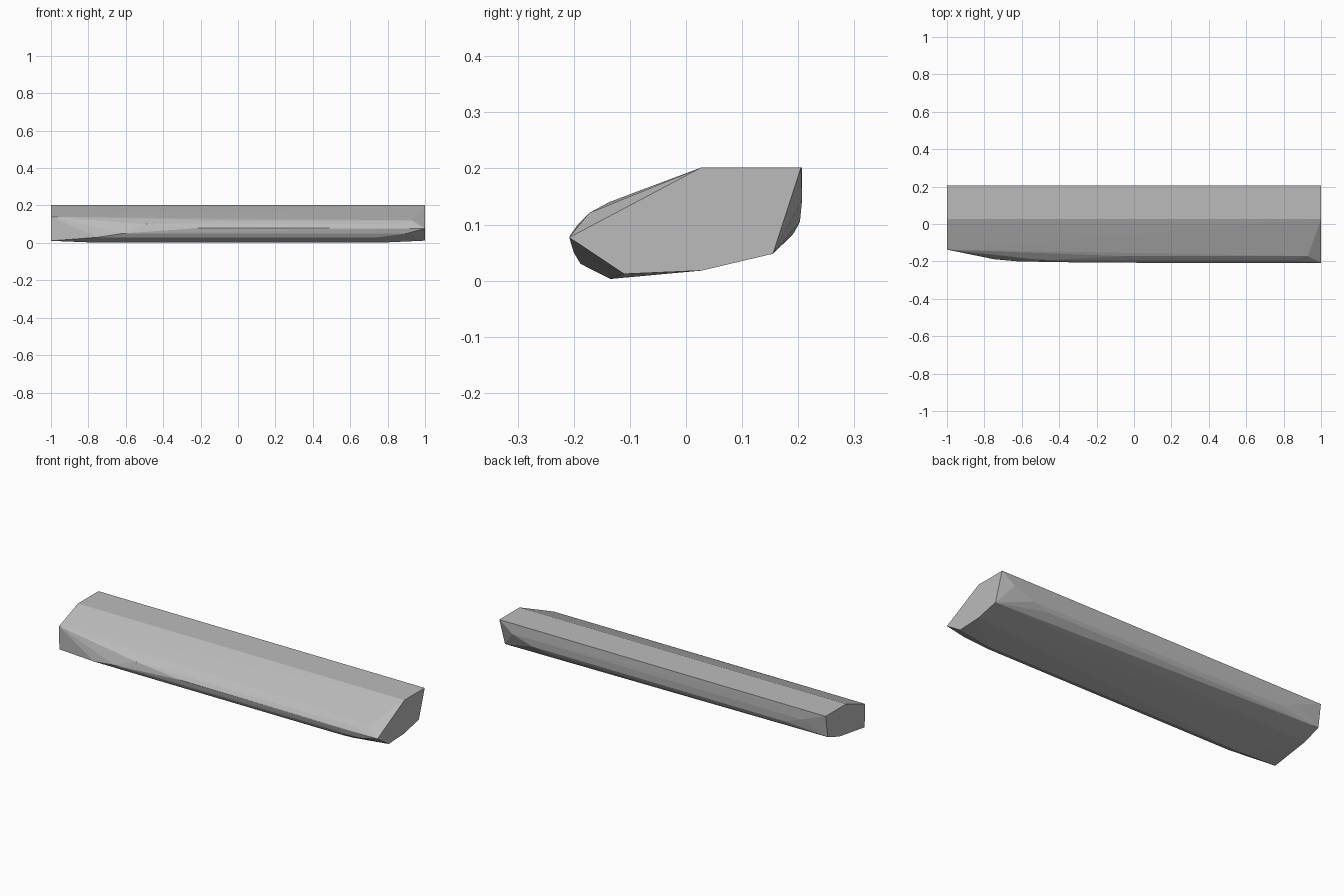
import bpy
import bmesh

cube = bpy.data.objects.get("Cube")
if cube:
    bpy.data.objects.remove(cube, do_unlink=True)

# Plain grey surface
grey = bpy.data.materials.new("grey")
grey.use_nodes = True
colour = (0.5, 0.5, 0.5, 1)
grey.diffuse_color = colour
grey.node_tree.nodes["Principled BSDF"].inputs["Base Color"].default_value = colour

# Flat end sections, as (y, z)
left_end = [(-.208, .077), (.028, .202), (.205, .202),
            (.155, .048), (.028, .018), (-.11, .012)]
right_end = [(-.137, .14), (.028, .202), (.207, .202),
             (.188, .08), (.09, .045), (-.135, .011)]

# Lengthwise ridges that bulge between the ends: (x start, x end, y, z)
ridges = [
    (-.85, .92, .207, .145),   # back wall
    (-.75, .80, .203, .105),   # lower back
    (-.65, .70, .193, .086),   # back chine
    (-.05, .93, -.172, .121),  # upper front
    (-.49, .85, -.193, .1),    # front shoulder
    (-.20, .98, -.207, .08),   # nose
    (-.62, .90, -.200, .05),   # lower nose
    (-.75, .75, -.188, .03),   # front chine
    (-.80, .80, -.135, .003),  # keel
]

bm = bmesh.new()
for x, section in ((1, left_end), (-1, right_end)):
    for y, z in section:
        bm.verts.new((x, y, z))
for x0, x1, y, z in ridges:
    for x in (x0, x1):
        bm.verts.new((x, y, z))

# Wrap the ridges and ends in one faceted skin
result = bmesh.ops.convex_hull(bm, input=bm.verts[:])
loose = [v for v in bm.verts if not v.link_faces]
bmesh.ops.delete(bm, geom=loose, context='VERTS')
bmesh.ops.dissolve_limit(bm, angle_limit=.005, verts=bm.verts[:], edges=bm.edges[:])
bmesh.ops.recalc_face_normals(bm, faces=bm.faces[:])

mesh = bpy.data.meshes.new("faceted_bar")
bm.to_mesh(mesh)
bm.free()
mesh.materials.append(grey)
bar = bpy.data.objects.new("faceted_bar", mesh)
bpy.context.collection.objects.link(bar)
